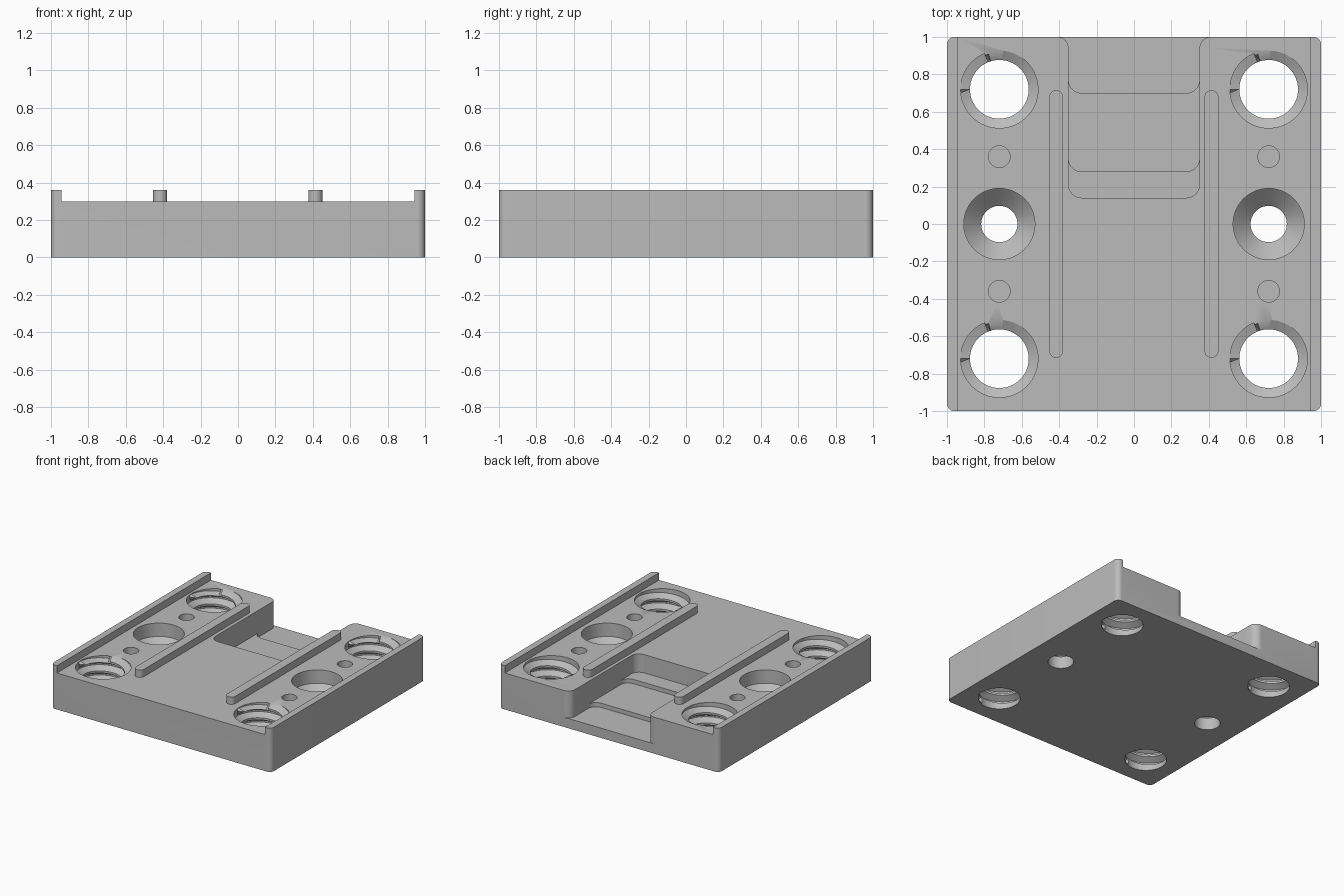
import bpy, bmesh, math
from mathutils import Vector

if "Cube" in bpy.data.objects:
    bpy.data.objects.remove(bpy.data.objects["Cube"])

grey = bpy.data.materials.new("plain_grey")
grey.diffuse_color = (0.5, 0.5, 0.5, 1)
grey.use_nodes = True
grey.node_tree.nodes["Principled BSDF"].inputs["Base Color"].default_value = grey.diffuse_color


def make_object(name, bm):
    bmesh.ops.recalc_face_normals(bm, faces=bm.faces)
    mesh = bpy.data.meshes.new(name)
    bm.to_mesh(mesh)
    bm.free()
    mesh.materials.append(grey)
    obj = bpy.data.objects.new(name, mesh)
    bpy.context.collection.objects.link(obj)
    return obj


def rounded(corners, steps=8):
    """Outline from (x, y, radius) square corners."""
    pts = []
    n = len(corners)
    for i, (x, y, r) in enumerate(corners):
        p = Vector((x, y))
        if r == 0:
            pts.append(p)
            continue
        u = (Vector(corners[i - 1][:2]) - p).normalized()
        v = (Vector(corners[(i + 1) % n][:2]) - p).normalized()
        c = p + r * (u + v)
        for k in range(steps + 1):
            t = math.pi / 2 * k / steps
            pts.append(c - r * (v * math.cos(t) + u * math.sin(t)))
    return pts


def box_outline(x0, x1, y0, y1, r=0.0):
    return rounded([(x0, y0, r), (x1, y0, r), (x1, y1, r), (x0, y1, r)])


def prism(name, pts, z0, z1):
    bm = bmesh.new()
    lo = [bm.verts.new((p[0], p[1], z0)) for p in pts]
    hi = [bm.verts.new((p[0], p[1], z1)) for p in pts]
    n = len(pts)
    bm.faces.new(lo)
    bm.faces.new(hi)
    for i in range(n):
        j = (i + 1) % n
        bm.faces.new((lo[i], lo[j], hi[j], hi[i]))
    return make_object(name, bm)


def turned(name, profile, x, y, seg=64):
    """Solid of revolution from (radius, z) points, capped at both ends."""
    bm = bmesh.new()
    rings = [[bm.verts.new((x + r * math.cos(2 * math.pi * i / seg),
                            y + r * math.sin(2 * math.pi * i / seg), z))
              for i in range(seg)] for r, z in profile]
    bm.faces.new(rings[0])
    bm.faces.new(rings[-1])
    for a, b in zip(rings, rings[1:]):
        for i in range(seg):
            j = (i + 1) % seg
            bm.faces.new((a[i], a[j], b[j], b[i]))
    return make_object(name, bm)


def thread_cutter(name, x, y, pitch=0.085, crest=0.157, root=0.207, seg=64):
    """Helical threaded plug: every column climbs, one turn equals one pitch."""
    shape = [(0.0, crest), (0.2, crest), (0.53, root), (0.67, root)]
    m, turns, start = len(shape), 8, -0.19
    bm = bmesh.new()
    cols = []
    for i in range(seg + 1):
        a = 2 * math.pi * i / seg
        col = []
        for k in range(m * turns):
            if i == seg:
                break
            f, r = shape[k % m]
            z = start + pitch * (k // m + f + i / seg)
            if z < 0.02:
                r = crest          # plain bore at the underside
            elif z > 0.278:
                r = 0.207          # open mouth at the top
            col.append(bm.verts.new((x + r * math.cos(a), y + r * math.sin(a), z)))
        cols.append(col)
    cols.pop()
    for i in range(seg):
        last = i == seg - 1
        a, b = cols[i], cols[(i + 1) % seg]
        shift = m if last else 0
        for k in range(m * turns - 1 - shift):
            bm.faces.new((a[k], b[k + shift], b[k + 1 + shift], a[k + 1]))
    # close both open ends with a fan to the axis
    tips = (bm.verts.new((x, y, start - 0.1)),
            bm.verts.new((x, y, start + pitch * (turns + 1) + 0.1)))
    for e in [e for e in bm.edges if len(e.link_faces) == 1]:
        mid = (e.verts[0].co.z + e.verts[1].co.z) / 2
        bm.faces.new((e.verts[0], e.verts[1], tips[0 if mid < 0.15 else 1]))
    return make_object(name, bm)


def cut(body, cutter):
    mod = body.modifiers.new("cut", 'BOOLEAN')
    mod.operation = 'DIFFERENCE'
    mod.solver = 'EXACT'
    mod.object = cutter
    bpy.context.view_layer.objects.active = body
    bpy.ops.object.modifier_apply(modifier=mod.name)
    bpy.data.objects.remove(cutter)


# base plate with raised side rims
plate = prism("base_plate", box_outline(-1, 1, -1, 1, 0.04), 0, 0.36)
cut(plate, prism("channel_cutter", box_outline(-0.945, 0.945, -1.1, 1.1), 0.3, 0.5))

# stepped pocket open at the back, flared at its mouth
mouth = [(-0.35, 0.14, 0.07), (0.35, 0.14, 0.07), (0.35, 1, 0.06), (0.42, 1, 0),
         (0.42, 1.1, 0), (-0.42, 1.1, 0), (-0.42, 1, 0), (-0.35, 1, 0.06)]
for front, floor in ((0.14, 0.15), (0.28, 0.115), (0.70, 0.08)):
    outline = [(x, front if y == 0.14 else y, r) for x, y, r in mouth]
    cut(plate, prism("pocket_cutter", rounded(outline), floor, 0.5))

# screw holes, pin holes and threaded holes along both sides
for x in (-0.72, 0.72):
    cut(plate, turned("screw_cutter", [(0.097, -0.1), (0.097, 0.1), (0.19, 0.19),
                                       (0.19, 0.5)], x, 0))
    for s in (-1, 1):
        cut(plate, turned("pin_cutter", [(0.058, 0.15), (0.058, 0.5)], x, s * 0.36, 32))
        cut(plate, thread_cutter("thread_cutter", x, s * 0.72))

# guide ribs with rounded ends
ribs = [prism(name, box_outline(x - 0.0375, x + 0.0375, -0.715, 0.715, 0.0374), 0.3, 0.36)
        for name, x in (("left_rib", -0.416), ("right_rib", 0.414))]

# smooth the round walls, keep edges sharp
bpy.ops.object.select_all(action='DESELECT')
for obj in [plate] + ribs:
    obj.select_set(True)
bpy.context.view_layer.objects.active = plate
bpy.ops.object.shade_smooth_by_angle(angle=math.radians(30))
